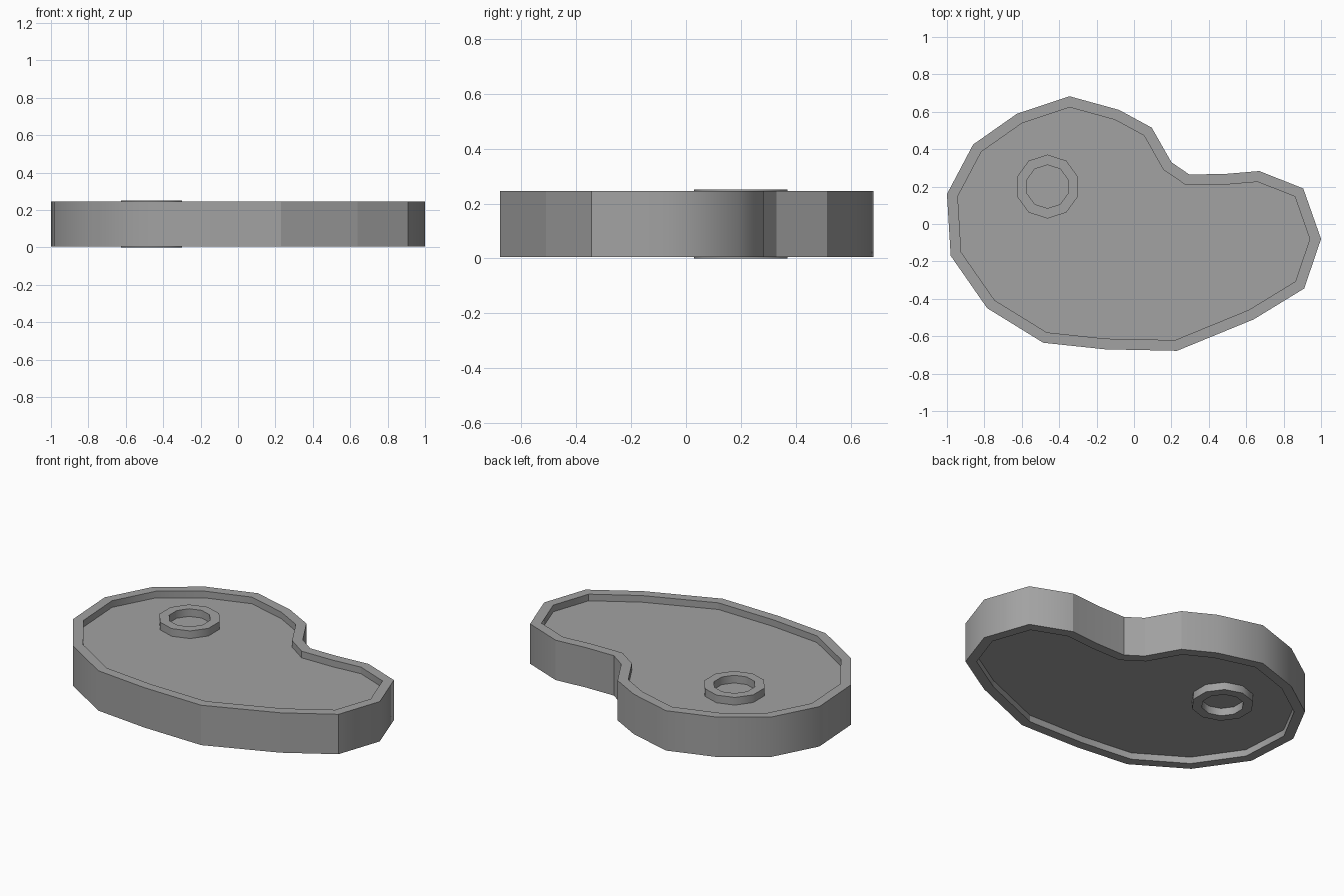
import bpy
import bmesh
import math
from mathutils import Vector

default_cube = bpy.data.objects.get("Cube")
if default_cube:
    bpy.data.objects.remove(default_cube, do_unlink=True)

# One plain grey for everything
grey = bpy.data.materials.new("plain_grey")
grey.use_nodes = True
colour = (0.36, 0.36, 0.36, 1)
grey.diffuse_color = colour
for node in grey.node_tree.nodes:
    if node.type == 'BSDF_PRINCIPLED':
        node.inputs["Base Color"].default_value = colour

# Clockwise outline of the slab, seen from above
OUTLINE = [
    (-.345, .683), (-.08, .61), (.095, .515), (.2, .33), (.295, .265),
    (.48, .267), (.67, .283), (.905, .19), (1, -.08), (.91, -.345),
    (.64, -.51), (.23, -.678), (-.155, -.67), (-.485, -.635),
    (-.785, -.45), (-.98, -.17), (-1, .16), (-.86, .425), (-.625, .59),
]
HARD_CORNERS = {2, 3, 4, 6, 9, 10, 11}   # outline corners kept crisp
RIM_WIDTH = 0.057
RIM_LOW, RIM_HIGH = 0.006, 0.246
FLOOR_LOW, FLOOR_HIGH = 0.046, 0.206
TOTAL_HEIGHT = 0.252
RING_CENTRE = (-0.4625, 0.2)


def inset(points, width):
    """Move a clockwise outline inwards by an even width."""
    points = [Vector(p) for p in points]
    result = []
    for i, p in enumerate(points):
        a = (p - points[i - 1]).normalized()
        b = (points[(i + 1) % len(points)] - p).normalized()
        na, nb = Vector((a.y, -a.x)), Vector((b.y, -b.x))
        result.append(p + (na + nb) * width / (1 + na.dot(nb)))
    return result


def lofted(name, sections, hard, closed):
    """Join outlines (points, height) in order, capped or closed in a loop."""
    bm = bmesh.new()
    loops = [[bm.verts.new((p[0], p[1], z)) for p in pts] for pts, z in sections]
    n = len(loops[0])
    pairs = list(zip(loops, loops[1:]))
    if closed:
        pairs.append((loops[-1], loops[0]))
    else:
        bm.faces.new(loops[0])
        bm.faces.new(loops[-1])
    for low, high in pairs:
        for i in range(n):
            j = (i + 1) % n
            bm.faces.new((low[i], low[j], high[j], high[i]))
    bmesh.ops.recalc_face_normals(bm, faces=bm.faces)
    for face in bm.faces:
        face.smooth = True
    # Level edges are crisp; upright ones only at hard corners
    for loop in loops:
        for i in range(n):
            bm.edges.get((loop[i], loop[(i + 1) % n])).smooth = False
    for low, high in pairs:
        for i in hard:
            bm.edges.get((low[i], high[i])).smooth = False
    mesh = bpy.data.meshes.new(name)
    bm.to_mesh(mesh)
    bm.free()
    mesh.materials.append(grey)
    obj = bpy.data.objects.new(name, mesh)
    bpy.context.collection.objects.link(obj)
    return obj


def decagon(radius):
    cx, cy = RING_CENTRE
    angles = [math.pi / 2 + k * math.tau / 10 for k in range(10)]
    return [(cx + radius * math.cos(a), cy + radius * math.sin(a)) for a in angles]


# Slab with a raised rim on both faces
inner = inset(OUTLINE, RIM_WIDTH)
lofted("slab_with_rim", [
    (inner, FLOOR_LOW), (inner, RIM_LOW), (OUTLINE, RIM_LOW),
    (OUTLINE, RIM_HIGH), (inner, RIM_HIGH), (inner, FLOOR_HIGH),
], HARD_CORNERS, closed=False)

# Raised ring on each face
ring_out, ring_in = decagon(0.171), decagon(0.116)
for name, low, high in (("upper_ring", FLOOR_HIGH - 0.01, TOTAL_HEIGHT),
                        ("lower_ring", 0, FLOOR_LOW + 0.01)):
    lofted(name, [(ring_out, low), (ring_out, high),
                  (ring_in, high), (ring_in, low)], (), closed=True)
